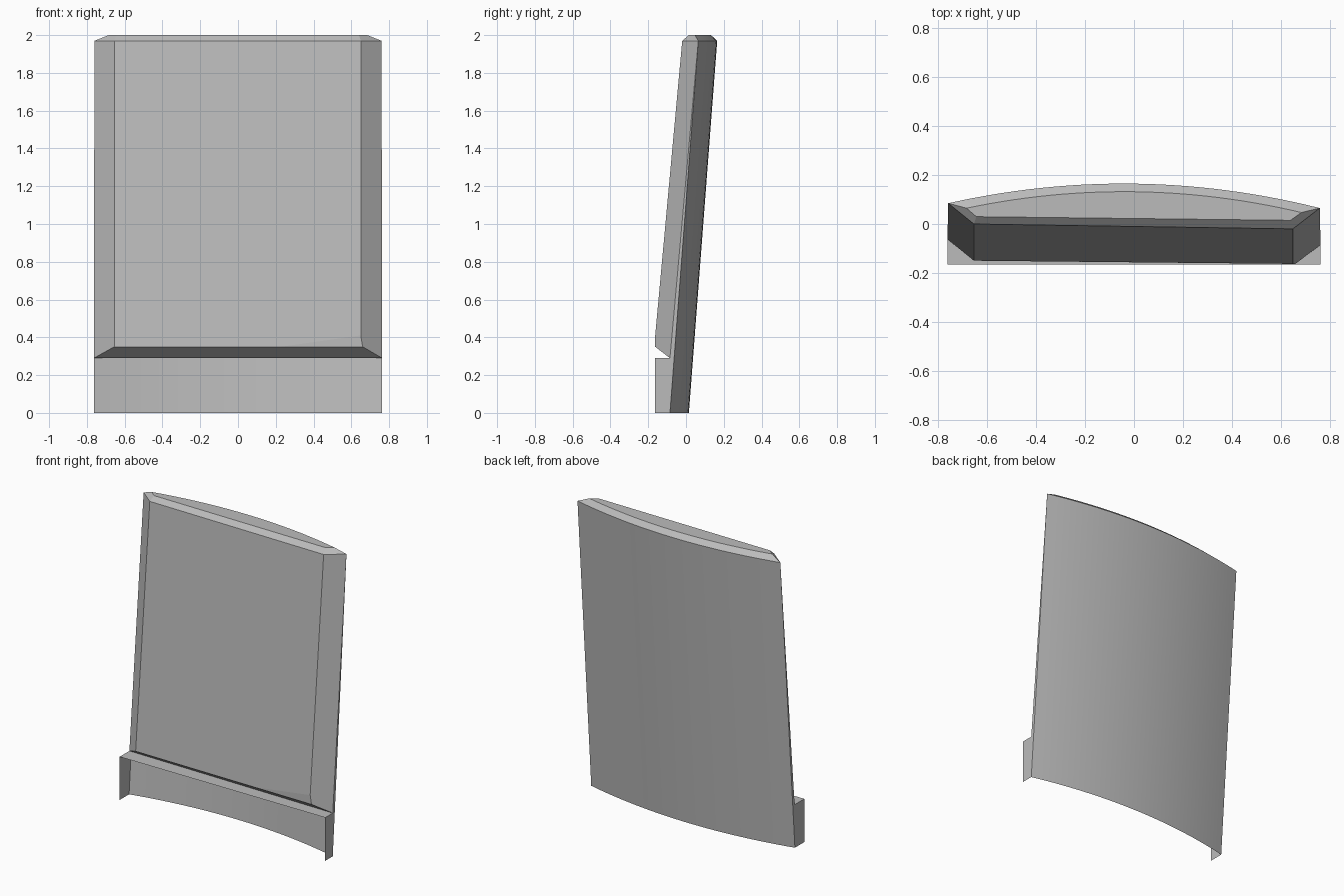
import bpy
import bmesh
from mathutils import Vector

if "Cube" in bpy.data.objects:
    bpy.data.objects.remove(bpy.data.objects["Cube"], do_unlink=True)

grey = bpy.data.materials.new("light_grey")
grey.use_nodes = True
grey.diffuse_color = (0.5, 0.5, 0.5, 1)
grey.node_tree.nodes["Principled BSDF"].inputs["Base Color"].default_value = (0.5, 0.5, 0.5, 1)

SEGMENTS = 28


def arc(half_width, peak, sag, z):
    """Shallow bow across the width, turned slightly about the vertical."""
    points = []
    for i in range(SEGMENTS + 1):
        t = 2 * i / SEGMENTS - 1
        x = t * half_width
        points.append((x, peak - 0.013 * x - sag * t * t, z))
    return points


def make_part(name, faces, smooth=False):
    """Build a skin from (points, outward direction) pairs."""
    bm = bmesh.new()
    for points, outward in faces:
        face = bm.faces.new([bm.verts.new(p) for p in points])
        face.normal_update()
        if face.normal.dot(Vector(outward)) < 0:
            face.normal_flip()
    bmesh.ops.remove_doubles(bm, verts=bm.verts, dist=0.0005)
    mesh = bpy.data.meshes.new(name)
    bm.to_mesh(mesh)
    bm.free()
    mesh.materials.append(grey)
    obj = bpy.data.objects.new(name, mesh)
    bpy.context.collection.objects.link(obj)
    if smooth:
        bpy.ops.object.select_all(action="DESELECT")
        obj.select_set(True)
        bpy.context.view_layer.objects.active = obj
        bpy.ops.object.shade_smooth_by_angle(angle=0.5)
    return obj


def strip(a, b, outward):
    return [([a[i], a[i + 1], b[i + 1], b[i]], outward) for i in range(len(a) - 1)]


FRONT, BACK, UP, DOWN = (0, -1, 0), (0, 1, 0), (0, 0, 1), (0, 0, -1)
LEFT, RIGHT = (1, 0, 0), (-1, 0, 0)

# Bowed, leaning back wall
low = arc(0.763, 0.015, 0.09, 0)
high = arc(0.76, 0.165, 0.09, 1.97)
make_part("curved_back", strip(low, high, BACK), smooth=True)

# Panel corners: front outline and the outer edge of its bevel
top_r, top_l = (-0.655, 0.0, 1.97), (0.65, -0.02, 1.97)
low_r, low_l = (-0.655, -0.15, 0.35), (0.66, -0.163, 0.35)
crease_in, crease_up = (0.23, -0.159, 0.35), (0.65, -0.163, 0.41)
edge_r, edge_l = (-0.763, -0.062, 0.29), (0.763, -0.085, 0.29)

# Front panel with its flattened corner and bevelled borders
make_part("front_panel", [
    ([top_r, top_l, crease_up, crease_in, low_r], FRONT),
    ([crease_in, crease_up, low_l], FRONT),
    ([top_r, low_r, edge_r, high[0]], FRONT),
    ([top_l, crease_up, low_l, edge_l, high[-1]], FRONT),
    ([low_r, crease_in, low_l, edge_l, edge_r], DOWN),
])

# Narrow side faces between the panel bevel and the back wall
make_part("side_slivers", [
    ([low[0], edge_r, high[0]], RIGHT),
    ([low[-1], edge_l, high[-1]], LEFT),
])

# Top cap with a chamfer all round
rim = arc(0.685, 0.132, 0.076, 2.0)
rim_r, rim_l = (-0.645, 0.03, 2.0), (0.64, 0.015, 2.0)
make_part("top_cap", strip(high, rim, UP) + [
    (rim + [rim_l, rim_r], UP),
    ([top_r, top_l, rim_l, rim_r], UP),
    ([high[0], top_r, rim_r, rim[0]], UP),
    ([high[-1], top_l, rim_l, rim[-1]], UP),
])

# Base ledge, open below and in front
ledge_r, ledge_l = (-0.763, -0.165, 0.29), (0.763, -0.165, 0.29)
make_part("base_ledge", [([ledge_r, ledge_l, edge_l, edge_r], UP)])

# End plates of the base
for name, foot, edge, ledge, side in (
        ("right_end_plate", low[0], edge_r, ledge_r, RIGHT),
        ("left_end_plate", low[-1], edge_l, ledge_l, LEFT)):
    make_part(name, [([foot, edge, ledge, (ledge[0], ledge[1], 0)], side)])
